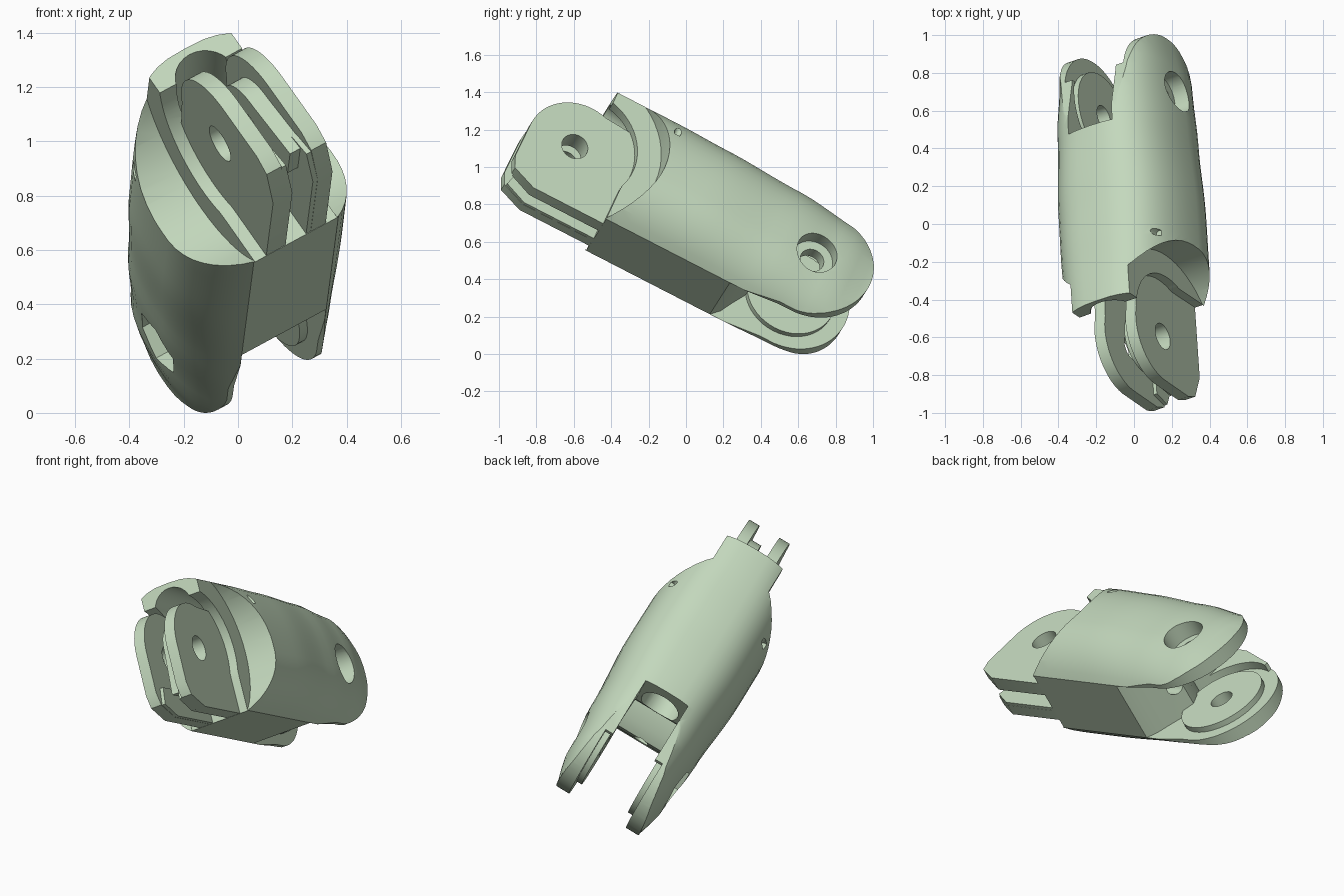
import bpy, bmesh, math
from mathutils import Matrix, Vector

if "Cube" in bpy.data.objects:
    bpy.data.objects.remove(bpy.data.objects["Cube"])

green = bpy.data.materials.new("pale_green")
green.use_nodes = True
color = (0.55, 0.69, 0.51, 1)
green.diffuse_color = color
green.node_tree.nodes["Principled BSDF"].inputs["Base Color"].default_value = color

# Working frame: x across the hinge, y along the link, z from palm side to back
FRONT = (-1.043, 0.553)   # front hinge (y, z)
REAR = (0.36, 0.54)       # rear hinge


def make(name, bm):
    bmesh.ops.recalc_face_normals(bm, faces=bm.faces)
    mesh = bpy.data.meshes.new(name)
    bm.to_mesh(mesh)
    bm.free()
    obj = bpy.data.objects.new(name, mesh)
    bpy.context.collection.objects.link(obj)
    mesh.materials.append(green)
    return obj


def loft(name, rings):
    bm = bmesh.new()
    loops = [[bm.verts.new(p) for p in ring] for ring in rings]
    n = len(loops[0])
    for a, b in zip(loops, loops[1:]):
        for i in range(n):
            bm.faces.new((a[i], a[(i + 1) % n], b[(i + 1) % n], b[i]))
    bm.faces.new(loops[0])
    bm.faces.new(loops[-1])
    return make(name, bm)


def prism(name, pts, x0, x1):
    return loft(name, [[(x, y, z) for y, z in pts] for x in (x0, x1)])


def arc(center, r, a0=0, a1=360, n=40):
    full = a1 - a0 == 360
    steps = n if full else n + 1
    angles = [math.radians(a0 + (a1 - a0) * i / n) for i in range(steps)]
    return [(center[0] + r * math.cos(a), center[1] + r * math.sin(a)) for a in angles]


def drill(r, start, stop):
    return loft("drill", [[(p, y, z + q) for p, q in arc((0, 0), r, n=28)] for y, z in (start, stop)])


def pin(x, y, r, z0, z1):
    return loft("pin", [[(x + p, y + q, z) for p, q in arc((0, 0), r, n=16)] for z in (z0, z1)])


def boolean(obj, tool, op="DIFFERENCE"):
    mod = obj.modifiers.new("cut", "BOOLEAN")
    mod.operation = op
    mod.solver = "EXACT"
    mod.object = tool
    bpy.context.view_layer.objects.active = obj
    bpy.ops.object.modifier_apply(modifier=mod.name)
    bpy.data.objects.remove(tool)


def smooth_path(keys, t):
    for (a, *p), (b, *q) in zip(keys, keys[1:]):
        if t <= b:
            f = (t - a) / (b - a)
            f = f * f * (3 - 2 * f)
            return [u + (v - u) * f for u, v in zip(p, q)]
    return keys[-1][1:]


# Body shell: position along the link, half width, top height
keys = [(-0.96, 0.335, 0.985), (-0.6, 0.358, 0.975), (-0.3, 0.36, 0.965),
        (0.15, 0.335, 0.95), (0.48, 0.31, 0.92), (0.72, 0.265, 0.87)]
EDGE = math.radians(35)   # how steeply the sides leave the flat underside


def section(y):
    w, top = smooth_path(keys, y)
    half = []
    for i in range(8):
        a = EDGE + (math.pi / 2 - EDGE) * i / 8
        out = (math.sin(a) - math.sin(EDGE)) / (1 - math.sin(EDGE))
        half.append((0.185 + (w - 0.185) * out, 0.5 - 0.3 * math.cos(a) / math.cos(EDGE)))
    for i in range(13):
        a = math.pi / 2 * i / 12
        half.append((w * math.cos(a) ** 0.7, 0.5 + (top - 0.5) * math.sin(a) ** 0.8))
    ring = half + [(-x, z) for x, z in reversed(half[:-1])]
    return [(x, y, z) for x, z in ring]


body = loft("finger_body", [section(-0.96 + 1.68 * i / 24) for i in range(25)])

# Rounded rear end
end = [(-1.1, 1.2), (-1.1, 0.1), (0.05, 0.1), (0.1, 0.2), (0.3, 0.222)]
end += arc((0.37, 0.546), 0.324, -86, 80, 30) + [(0.2, 0.93), (0.05, 1.2)]
boolean(body, prism("end_profile", end, -0.6, 0.6), "INTERSECT")

# Clearances around the front hinge
for side in (-1, 1):
    boolean(body, prism("shoulder_cut", arc(FRONT, 0.468, n=56), side * 0.18, side * 0.6))
neck = [(-1.3, 0.1), (-0.73, 0.1), (-0.73, 0.4)] + arc(FRONT, 0.335, -20, 90, 24) + [(-1.3, 0.888)]
boolean(body, prism("neck_cut", neck, -0.1805, 0.1805))

# Rear fork slot under a short overhang, top window and tendon passages
slot = [(0.01, 0.1), (0.015, 0.2), (0.06, 0.25), (0.1, 0.33), (0.15, 0.42), (0.17, 0.48),
        (0.13, 0.55), (0.05, 0.62)] + arc(REAR, 0.31, 160, 73, 16)
slot += [(0.45, 1.2), (1, 1.2), (1, 0.1)]
boolean(body, prism("fork_slot", slot, -0.184, 0.184))
window = [(0.2, 0.6), (0.095, 0.64), (0.095, 1.2), (0.5, 1.2), (0.5, 0.6)]
boolean(body, prism("window_cut", window, -0.137, 0.137))
boolean(body, drill(0.115, (-1.1, 0.85), (0.13, 0.765)))
boolean(body, drill(0.045, (-0.9, 0.44), (0.3, 0.44)))
boolean(body, pin(0.3, -0.587, 0.02, 0.8, 1.1))
boolean(body, pin(-0.31, -0.57, 0.022, 0.78, 1.1))

# Rear hinge bore, round screw seat and six-sided nut seat
boolean(body, prism("rear_bore", arc(REAR, 0.066), -0.6, 0.6))
boolean(body, prism("screw_seat", arc(REAR, 0.115), 0.225, 0.6))
boolean(body, prism("nut_seat", arc(REAR, 0.125, n=6), -0.6, -0.225))

# Front hinge plates, their lower rails and the inner spacer
plate = [(-0.66, 0.201), (-0.66, 0.78)] + arc(FRONT, 0.265, 72, 180, 28)
plate += [(-1.312, 0.33), (-1.285, 0.26), (-1.15, 0.201)]
rail = [(-0.7, 0.202), (-0.7, 0.4), (-0.8, 0.36), (-1.25, 0.36), (-1.275, 0.26), (-1.15, 0.202)]
spacer = arc(FRONT, 0.175, 0, 180, 24) + [(-1.255, 0.3), (-1.1, 0.3)]

parts = [body]
for side, label in ((-1, "right"), (1, "left")):
    hinge = prism(label + "_front_hinge_plate", plate, side * 0.065, side * 0.13)
    boolean(hinge, prism("hinge_hole", arc(FRONT, 0.073), -0.4, 0.4))
    parts.append(hinge)
    parts.append(prism(label + "_lower_rail", rail, side * 0.045, side * 0.066))
    # Raised washer faces inside the rear fork
    washer = prism(label + "_fork_washer", arc(REAR, 0.25, n=48), side * 0.15, side * 0.19)
    boolean(washer, prism("washer_hole", arc(REAR, 0.066), -0.4, 0.4))
    parts.append(washer)
inner = prism("front_hinge_spacer", spacer, 0.0, 0.066)
boolean(inner, prism("spacer_hole", arc(FRONT, 0.073), -0.4, 0.4))
parts.append(inner)

# Tilt the finished link into its resting pose
along = Vector((-0.06, 0.888, -0.457)).normalized()
across = Vector((0.84, 0.28, 0.46))
across = (across - along * across.dot(along)).normalized()
up = across.cross(along)
pose = Matrix((across, along, up)).transposed().to_4x4()
for obj in parts:
    obj.data.transform(Matrix.Translation(across * 0.33) @ pose)
floor = min(v.co.z for obj in parts for v in obj.data.vertices)
bpy.ops.object.select_all(action="DESELECT")
for obj in parts:
    obj.data.transform(Matrix.Translation((0, 0, -floor)))
    obj.select_set(True)
bpy.context.view_layer.objects.active = body
bpy.ops.object.shade_smooth_by_angle(angle=math.radians(25))
